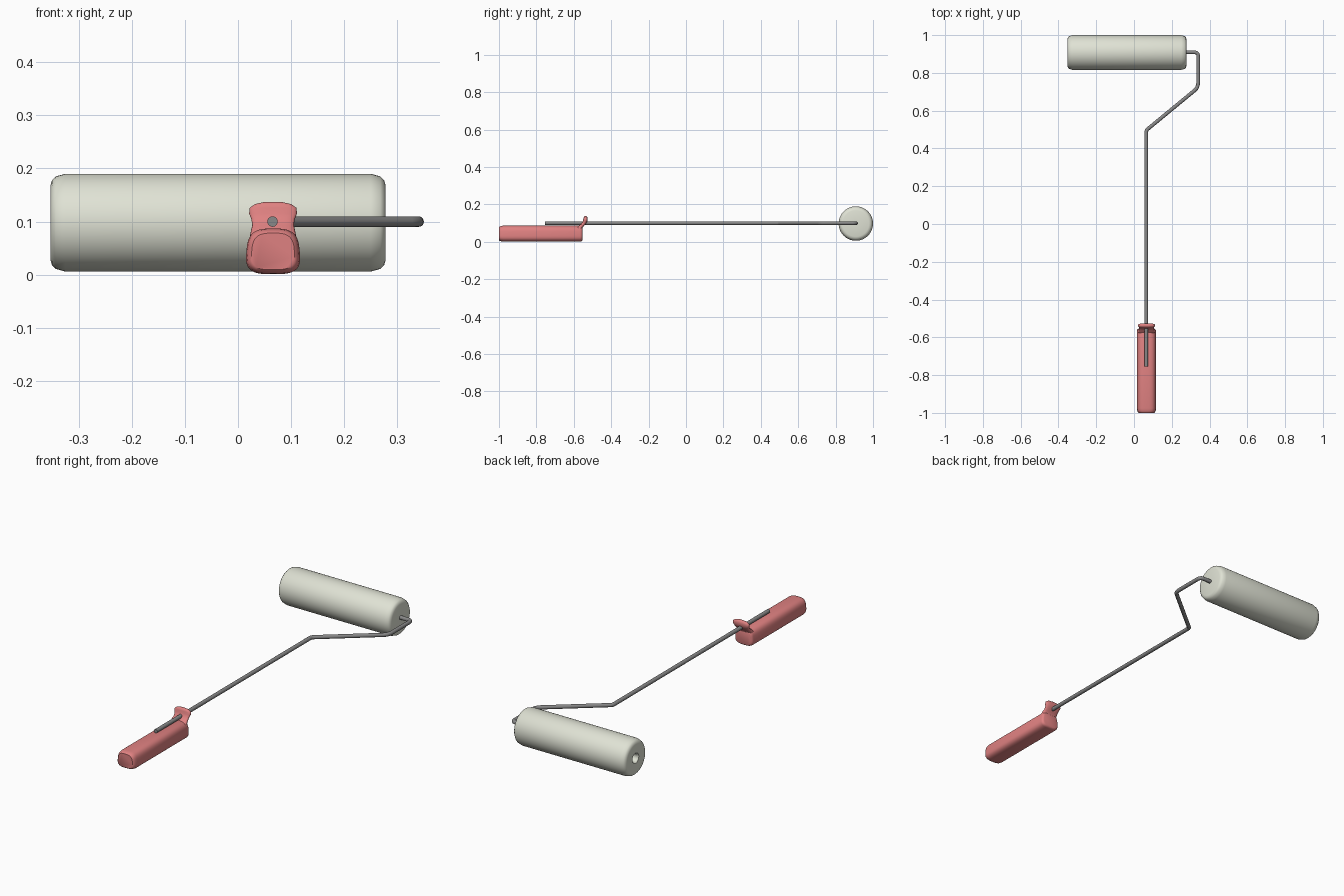
import bpy, bmesh, math
from mathutils import Vector

if "Cube" in bpy.data.objects:
    bpy.data.objects.remove(bpy.data.objects["Cube"])


def material(name, rgb):
    m = bpy.data.materials.new(name)
    m.diffuse_color = (*rgb, 1)
    m.use_nodes = True
    m.node_tree.nodes["Principled BSDF"].inputs["Base Color"].default_value = m.diffuse_color
    return m


def superellipse(a, b, power, taper=0.0, n=48):
    """Closed 2D outline; taper narrows it towards +v."""
    pts = []
    for i in range(n):
        t = 2 * math.pi * i / n
        c, s = math.cos(t), math.sin(t)
        u = math.copysign(abs(c) ** (2 / power), c)
        v = math.copysign(abs(s) ** (2 / power), s)
        pts.append((a * u * (1 - taper * (v + 1) / 2), b * v))
    return pts


def loft(name, rings, mat, angle=40):
    """Skin a list of equal-length rings and cap both ends."""
    bm = bmesh.new()
    loops = [[bm.verts.new(p) for p in ring] for ring in rings]
    n = len(loops[0])
    for a, b in zip(loops, loops[1:]):
        for i in range(n):
            j = (i + 1) % n
            bm.faces.new((a[i], a[j], b[j], b[i]))
    bm.faces.new(loops[0])
    bm.faces.new(loops[-1])
    bmesh.ops.recalc_face_normals(bm, faces=bm.faces)
    me = bpy.data.meshes.new(name)
    bm.to_mesh(me)
    bm.free()
    ob = bpy.data.objects.new(name, me)
    bpy.context.collection.objects.link(ob)
    me.materials.append(mat)
    bpy.ops.object.select_all(action='DESELECT')
    ob.select_set(True)
    bpy.context.view_layer.objects.active = ob
    bpy.ops.object.shade_smooth_by_angle(angle=math.radians(angle))
    return ob


cream = material("cream", (0.74, 0.76, 0.66))
red = material("red", (0.74, 0.22, 0.22))
steel = material("steel", (0.25, 0.25, 0.25))

# Roller sleeve: soft-edged cylinder along x with an axle hole in the left end
profile = [(-0.27, 0.018), (-0.345, 0.02), (-0.352, 0.026), (-0.353, 0.07),
           (-0.350, 0.08), (-0.343, 0.087), (-0.325, 0.092), (0.25, 0.092),
           (0.268, 0.087), (0.275, 0.08), (0.278, 0.07), (0.278, 0.014)]
loft("roller_sleeve",
     [[(x, 0.908 + u, 0.098 + v) for u, v in superellipse(r, r, 2)]
      for x, r in profile], cream)

# Handle grip: tapered rounded section along y with softened ends
CX = 0.066
ends = [(0.0, 0.80), (0.004, 0.89), (0.012, 0.96), (0.025, 1.0)]
stations = [(-1 + d, s) for d, s in ends] + [(-0.554 - d * 0.5, s) for d, s in reversed(ends)]
loft("handle_grip",
     [[(CX + u, y, 0.044 + v) for u, v in superellipse(0.054 * s, 0.043 * s, 3.2, 0.14)]
      for y, s in stations], red)

# Handle collar: curved neck rising into a thumb guard (z, half width, y back, y front)
collar = [(0.050, 0.044, -0.585, -0.560), (0.075, 0.043, -0.585, -0.553),
          (0.085, 0.041, -0.577, -0.546), (0.094, 0.039, -0.563, -0.537),
          (0.105, 0.041, -0.554, -0.530), (0.115, 0.045, -0.550, -0.526),
          (0.126, 0.044, -0.548, -0.526), (0.133, 0.034, -0.546, -0.528),
          (0.137, 0.016, -0.542, -0.532)]
loft("handle_collar",
     [[(CX + u, (y0 + y1) / 2 + v, z)
       for u, v in superellipse(w, (y1 - y0) / 2, 3)]
      for z, w, y0, y1 in collar], red, 60)

# Bent wire frame: round rod from the handle to the roller axle
path = [(0.065, -0.755), (0.065, 0.488), (0.067, 0.496), (0.073, 0.503),
        (0.322, 0.708), (0.333, 0.720), (0.339, 0.738), (0.340, 0.755),
        (0.340, 0.890), (0.338, 0.900), (0.331, 0.907), (0.320, 0.909), (0.20, 0.910)]
pts = [Vector((x, y, 0.1)) for x, y in path]
rings = []
for i, p in enumerate(pts):
    d_in = (p - pts[max(i - 1, 0)]).normalized()
    d_out = (pts[min(i + 1, len(pts) - 1)] - p).normalized()
    t = (d_in + d_out).normalized()
    side = Vector((t.y, -t.x, 0))
    rings.append([p + side * u + Vector((0, 0, v))
                  for u, v in superellipse(0.0098, 0.0098, 2, n=20)])
loft("wire_frame", rings, steel)
